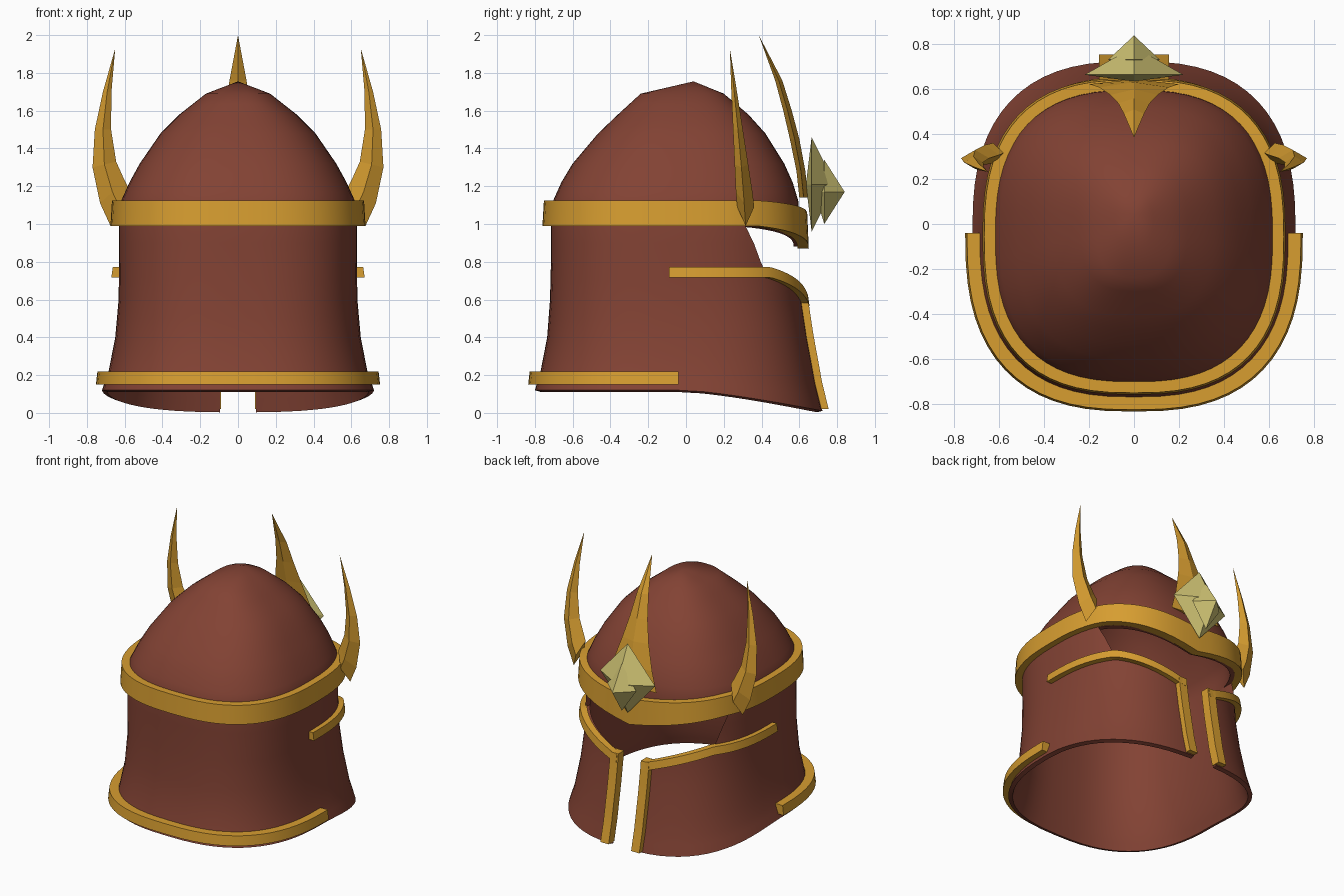
import bpy, bmesh, math
from mathutils import Vector

if "Cube" in bpy.data.objects:
    bpy.data.objects.remove(bpy.data.objects["Cube"])

POWER = 2.6      # squareness of the helmet cross-section
SEGMENTS = 64

# height, half width, back y, front y
PROFILE = [
    (.12, .72, -.80, .725), (.22, .685, -.77, .69), (.4, .65, -.735, .645),
    (.6, .632, -.72, .615), (.8, .63, -.715, .6), (1, .63, -.715, .6),
    (1.12, .62, -.705, .595), (1.22, .575, -.66, .565), (1.32, .52, -.6, .52),
    (1.48, .41, -.465, .42), (1.58, .31, -.36, .33), (1.69, .17, -.24, .2),
    (1.755, 0, .04, .04)]


def material(name, color):
    mat = bpy.data.materials.new(name)
    mat.use_nodes = True
    mat.diffuse_color = (*color, 1)
    mat.node_tree.nodes["Principled BSDF"].inputs["Base Color"].default_value = (*color, 1)
    return mat


LEATHER = material("red brown", (.225, .055, .034))
GOLD = material("gold", (.68, .34, .03))
GEM = material("pale gem", (.62, .54, .17))


def section(z):
    """Half width, back and front of the shell at a height."""
    z = min(max(z, PROFILE[0][0]), PROFILE[-1][0])
    for low, high in zip(PROFILE, PROFILE[1:]):
        if z <= high[0]:
            f = (z - low[0]) / (high[0] - low[0])
            return [p + (q - p) * f for p, q in zip(low[1:], high[1:])]


def surface(t, z, offset=0):
    """Point on the shell at angle t (a quarter turn is the face)."""
    half, back, front = section(z)
    c, s = math.cos(t), math.sin(t)
    x = (half + offset) * math.copysign(abs(c) ** (2 / POWER), c)
    y = (back + front) / 2 + ((front - back) / 2 + offset) * math.copysign(abs(s) ** (2 / POWER), s)
    # the lower edge sinks towards the face
    fade = max(0, 1 - (z - .12) / .28)
    return Vector((x, y, z - .11 * fade * (max(0, y) / .725) ** 1.3))


def finish(name, bm, mat, smooth=True):
    bmesh.ops.remove_doubles(bm, verts=bm.verts, dist=.0005)
    bmesh.ops.recalc_face_normals(bm, faces=bm.faces)
    mesh = bpy.data.meshes.new(name)
    bm.to_mesh(mesh)
    bm.free()
    obj = bpy.data.objects.new(name, mesh)
    bpy.context.collection.objects.link(obj)
    mesh.materials.append(mat)
    if smooth:
        smooth_shade(obj)
    return obj


def smooth_shade(obj):
    bpy.ops.object.select_all(action='DESELECT')
    obj.select_set(True)
    bpy.context.view_layer.objects.active = obj
    bpy.ops.object.shade_smooth_by_angle(angle=math.radians(35))


def loft(name, rings, mat, loop=False, caps=True, smooth=True):
    """Skin a row of closed rings."""
    bm = bmesh.new()
    rows = [[bm.verts.new(p) for p in ring] for ring in rings]
    pairs = list(zip(rows, rows[1:])) + ([(rows[-1], rows[0])] if loop else [])
    for a, b in pairs:
        for i in range(len(a)):
            j = (i + 1) % len(a)
            bm.faces.new((a[i], a[j], b[j], b[i]))
    if caps and not loop:
        bm.faces.new(rows[0])
        bm.faces.new(rows[-1])
    return finish(name, bm, mat, smooth)


def mirrored(rings):
    return [[(-p[0], p[1], p[2]) for p in ring] for ring in rings]


def pair(name, rings, mat, smooth=True):
    loft("left_" + name, rings, mat, smooth=smooth)
    loft("right_" + name, mirrored(rings), mat, smooth=smooth)


def band_ring(t, low, high, inner, outer):
    """Box section of a trim lying on the shell."""
    mid = (low + high) / 2
    ring = []
    for z, off in ((low, inner), (low, outer), (high, outer - .008), (high, inner)):
        p = surface(t, mid, off)
        p.z = z
        ring.append(p)
    return ring


# Shell
heights = []
for low, high in zip(PROFILE, PROFILE[1:]):
    heights += [low[0], (low[0] + high[0]) / 2]
heights.append(PROFILE[-1][0])
angles = [math.tau * i / SEGMENTS for i in range(SEGMENTS)]
shell = loft("helmet_shell", [[surface(t, z) for t in angles] for z in heights],
             LEATHER, caps=False, smooth=False)
thick = shell.modifiers.new("thickness", 'SOLIDIFY')
thick.thickness = .03
thick.offset = -1

# Eye opening and face slit, cut in one piece
side = [(.095, -.2), (.095, .6), (.515, .765), (.57, .99)]
outline = side + [(0, .88)] + [(-x, z) for x, z in reversed(side)]
cutter = loft("face_cutter", [[(x, y, z) for x, z in outline] for y in (.12, 1)],
              LEATHER, smooth=False)
cutter.hide_render = True
cut = shell.modifiers.new("face_opening", 'BOOLEAN')
cut.operation = 'DIFFERENCE'
cut.solver = 'EXACT'
cut.object = cutter
bpy.context.view_layer.update()
evaluated = shell.evaluated_get(bpy.context.evaluated_depsgraph_get())
cut_mesh = bpy.data.meshes.new_from_object(evaluated)
shell.modifiers.clear()
shell.data = cut_mesh
bpy.data.objects.remove(cutter)
smooth_shade(shell)

# Brow band, dipping to a point over the nose
rings = []
for t in angles:
    p = surface(t, 1.06)
    dip = .12 * max(0, 1 - abs(p.x) / .55) if p.y > 0 else 0
    rings.append(band_ring(t, .99 - dip, 1.125 - dip * .6, -.01, .05))
loft("brow_band", rings, GOLD, loop=True)

# Neck trim around the back half
steps = SEGMENTS // 2
loft("neck_trim", [band_ring(math.pi * (1 + i / steps), .15, .22, -.01, .055)
                   for i in range(steps + 1)], GOLD)

# Cheek trims, falling from the temple to the face slit
start = -.02
end = math.acos((.095 / .63) ** (POWER / 2))
rings = []
for i in range(steps + 1):
    t = start + (end - start) * i / steps
    x = surface(t, .7).x
    z = .745 - .15 * min(1, max(0, (.51 - x) / .4))
    rings.append(band_ring(t, z - .028, z + .028, -.01, .04))
pair("cheek_trim", rings, GOLD)

# Upright trims along the face slit
rings = []
for i in range(11):
    p = surface(math.pi / 2, .12 + .5 * i / 10)
    rings.append([(x, p.y + dy, p.z + .01) for x, dy in
                  ((.09, -.035), (.155, -.035), (.155, .03), (.09, .03))])
pair("slit_trim", rings, GOLD)

# Side horns: outer x and z, inner x and z, half thickness
horn = [(.675, .99, .58, 1.19, .045), (.73, 1.11, .6, 1.23, .044),
        (.77, 1.3, .645, 1.33, .036), (.758, 1.5, .672, 1.5, .026),
        (.715, 1.7, .67, 1.7, .015), (.65, 1.93, .65, 1.93, 0)]
rings = []
for ox, oz, ix, iz, half in horn:
    mx, mz = (ox + ix) / 2, (oz + iz) / 2
    y = .325 - .1 * (mz - 1)
    rings.append([(ox, y, oz), (mx, y + half, mz), (ix, y, iz), (mx, y - half, mz)])
pair("side_horn", rings, GOLD, smooth=False)

# Front horn: height, back y, front y, half width
crest = [(1.14, .6, .645, .2), (1.28, .585, .632, .155), (1.45, .55, .6, .105),
         (1.6, .515, .56, .07), (1.76, .472, .51, .045), (2, .385, .385, 0)]
loft("front_horn", [[(0, f, z), (w, (b + f) / 2, z), (0, b, z), (-w, (b + f) / 2, z)]
                    for z, b, f, w in crest], GOLD, smooth=False)


# Brow gem: a raised point on a wider faceted setting
def diamond(name, y, half, low, high, back, front):
    mid = (low + high) / 2
    ring = [(half, y, mid), (0, y, high), (-half, y, mid), (0, y, low)]
    loft(name, [[(0, back, mid)] * 4, ring, [(0, front, mid)] * 4],
         GEM, caps=False, smooth=False)


diamond("gem_setting", .665, .22, .96, 1.46, .635, .79)
diamond("gem_point", .732, .115, 1.0, 1.34, .68, .84)
